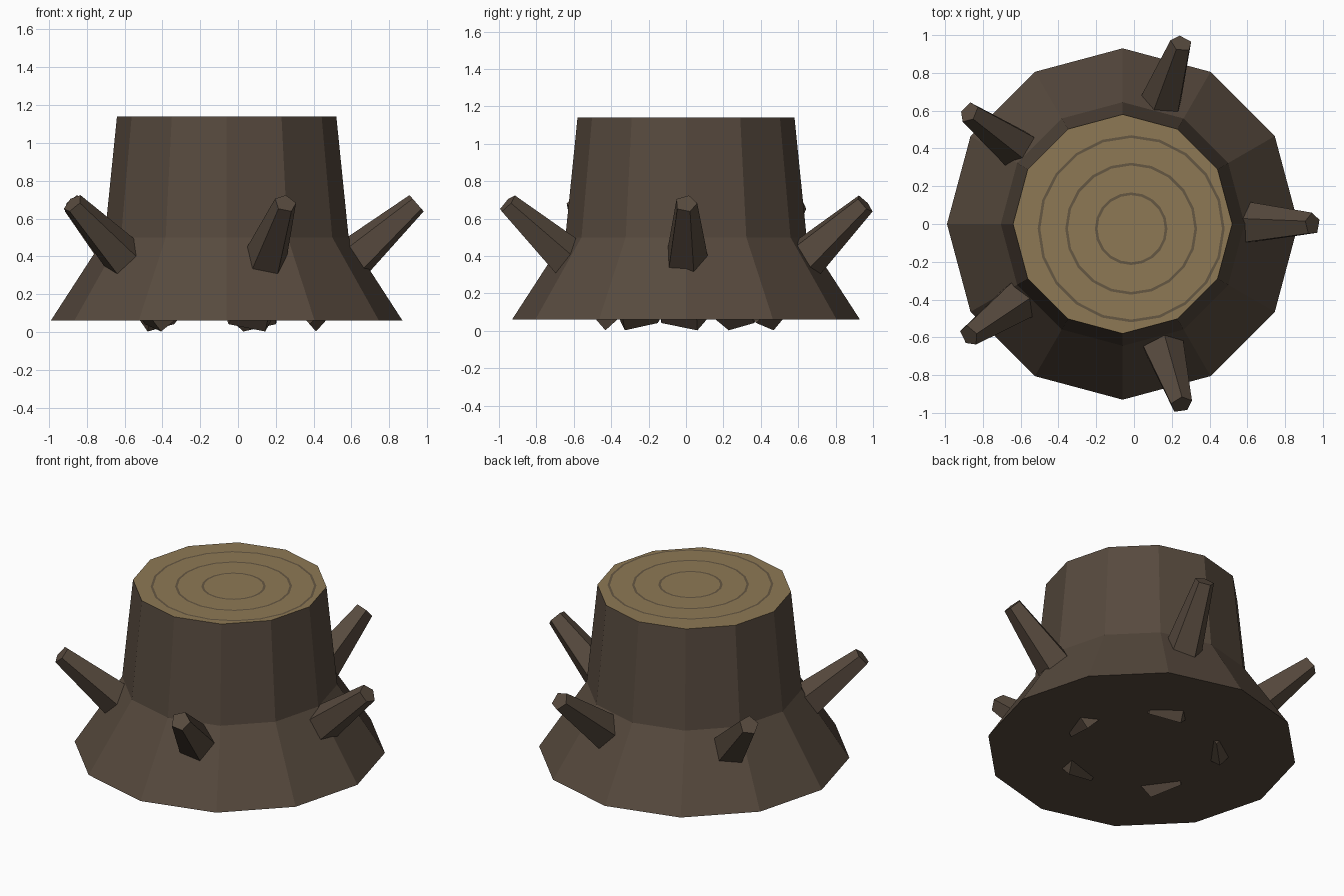
import bpy, bmesh, math
from mathutils import Vector, Matrix

if "Cube" in bpy.data.objects:
    bpy.data.objects.remove(bpy.data.objects["Cube"])

CX = -0.06  # trunk axis


def material(name, rgb):
    m = bpy.data.materials.new(name)
    m.diffuse_color = (*rgb, 1)
    m.use_nodes = True
    m.node_tree.nodes["Principled BSDF"].inputs["Base Color"].default_value = m.diffuse_color
    return m


bark = material("bark", (0.095, 0.068, 0.048))
wood = material("cut_wood", (0.27, 0.19, 0.09))
dark = material("ring_wood", (0.13, 0.095, 0.055))


def loft(name, rings, mats, cap_bottom=True, cap_top=True, top_mat=0):
    """Skin a list of equal-length point loops into one mesh."""
    bm = bmesh.new()
    loops = [[bm.verts.new(p) for p in r] for r in rings]
    n = len(loops[0])
    for a, b in zip(loops, loops[1:]):
        for i in range(n):
            j = (i + 1) % n
            bm.faces.new((a[i], a[j], b[j], b[i]))
    if cap_bottom:
        bm.faces.new(loops[0][::-1])
    if cap_top:
        bm.faces.new(loops[-1]).material_index = top_mat
    if cap_bottom and cap_top:
        bmesh.ops.recalc_face_normals(bm, faces=bm.faces)
    me = bpy.data.meshes.new(name)
    bm.to_mesh(me)
    bm.free()
    for m in mats:
        me.materials.append(m)
    ob = bpy.data.objects.new(name, me)
    bpy.context.collection.objects.link(ob)
    return ob


def circle(x, y, z, r, n):
    return [(x + r * math.cos(math.tau * i / n), y + r * math.sin(math.tau * i / n), z)
            for i in range(n)]


# Flared twelve-sided trunk with a cut top
profile = [(0.93, 0.06), (0.645, 0.5), (0.58, 1.14)]
loft("trunk", [circle(CX, 0, z, r, 12) for r, z in profile], [bark, wood], top_mat=1)

# Growth rings, slightly off centre, laid on the cut
for i, r in enumerate((0.185, 0.342, 0.488)):
    loft(f"growth_ring_{i + 1}",
         [circle(-0.015, -0.025, 1.142, r + w, 20) for w in (0.007, -0.007)],
         [dark], cap_bottom=False, cap_top=False)


# Five tapered five-sided branch stubs, rooted inside the trunk
def section(centre, axis, radius):
    side = Vector((0, 1, 0))
    down = side.cross(axis)
    if down.z > 0:
        down = -down
    angles = [math.radians(21 + 72 * k) for k in range(5)]
    return [centre + radius * (math.cos(a) * down + math.sin(a) * side) for a in angles]


root, tip = Vector((0.368, 0, 0.122)), Vector((1.005, 0, 0.68))
axis = (tip - root).normalized()
for k in range(5):
    turn = Matrix.Translation((CX, 0, 0)) @ Matrix.Rotation(math.radians(72 * k), 4, 'Z')
    rings = [[turn @ p for p in section(c, axis, r)] for c, r in ((root, 0.17), (tip, 0.06))]
    loft(f"branch_{k + 1}", rings, [bark])
